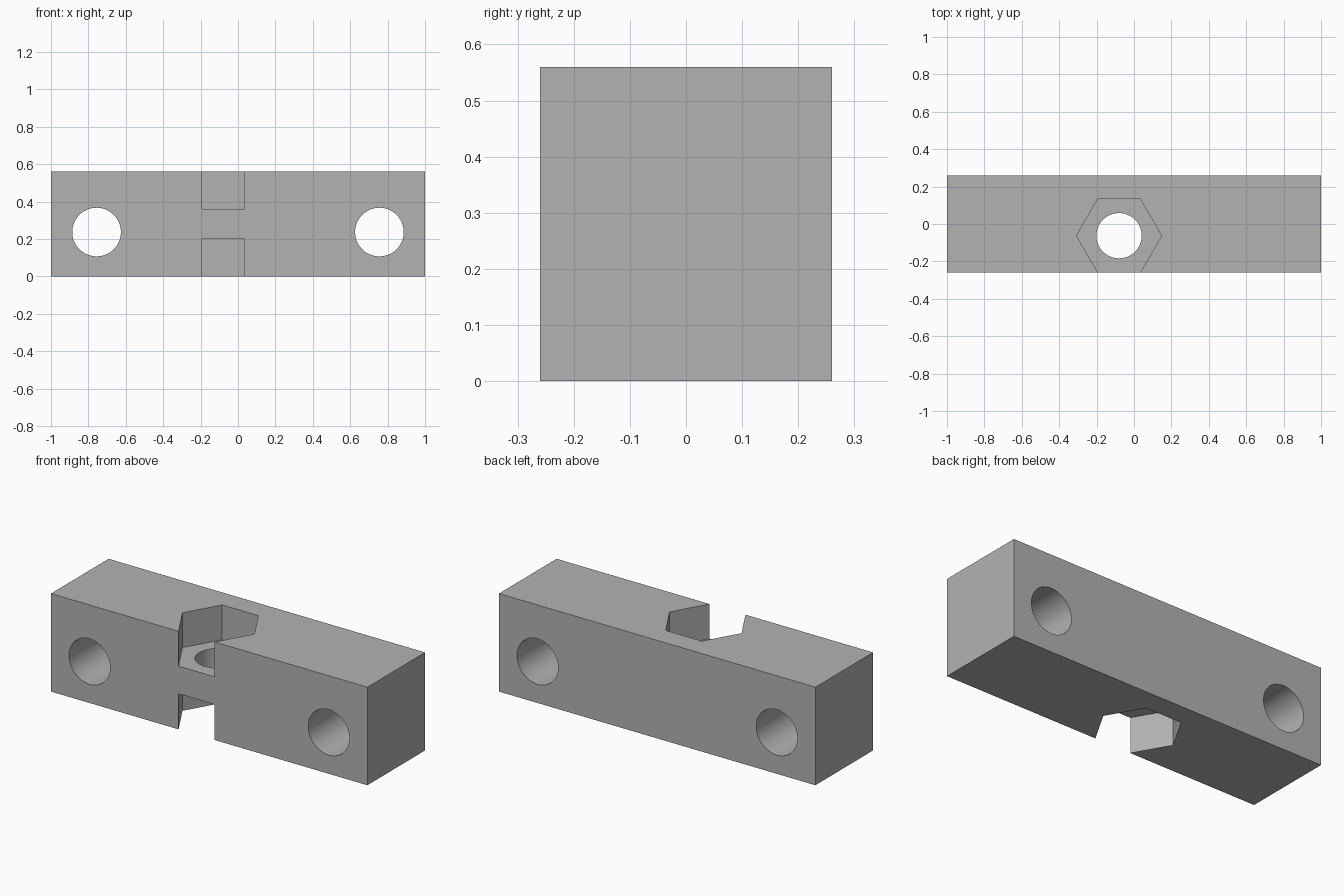
import bpy, bmesh, math
from mathutils import Matrix, Vector

if "Cube" in bpy.data.objects:
    bpy.data.objects.remove(bpy.data.objects["Cube"])

LENGTH, DEPTH, HEIGHT = 2.0, 0.52, 0.56
NUT_X, NUT_Y, NUT_R = -0.08, -0.0625, 0.2275

grey = bpy.data.materials.new("plain grey")
grey.diffuse_color = (0.45, 0.45, 0.45, 1)
grey.use_nodes = True
grey.node_tree.nodes["Principled BSDF"].inputs["Base Color"].default_value = grey.diffuse_color


def make_object(name, bm):
    mesh = bpy.data.meshes.new(name)
    bmesh.ops.recalc_face_normals(bm, faces=bm.faces)
    bm.to_mesh(mesh)
    bm.free()
    mesh.materials.append(grey)
    obj = bpy.data.objects.new(name, mesh)
    bpy.context.collection.objects.link(obj)
    return obj


def round_cutter(name, centre, radius, rotation=Matrix.Identity(4)):
    bm = bmesh.new()
    bmesh.ops.create_cone(bm, cap_ends=True, segments=64, radius1=radius,
                          radius2=radius, depth=1.0,
                          matrix=Matrix.Translation(centre) @ rotation)
    return make_object(name, bm)


def hex_cutter(name, z0, z1):
    # Hexagon whose front flat runs out through the front face
    bm = bmesh.new()
    verts = []
    for i in range(6):
        a = i * math.pi / 3
        x, y = NUT_X + NUT_R * math.cos(a), NUT_Y + NUT_R * math.sin(a)
        verts.append(bm.verts.new((x, -0.3 if i in (4, 5) else y, z0)))
    # Keep the slanted sides true up to the front face, then go straight out
    for i, sx in ((4, -1), (5, 1)):
        verts[i].co.x = NUT_X + sx * NUT_R / 2
    corners = [Vector((NUT_X + s * NUT_R / 2, -DEPTH / 2 + 0.0005, z0)) for s in (-1, 1)]
    outline = verts[:4] + [bm.verts.new(corners[0]), verts[4], verts[5],
                           bm.verts.new(corners[1])]
    face = bm.faces.new(outline)
    ext = bmesh.ops.extrude_face_region(bm, geom=[face])
    top = [v for v in ext["geom"] if isinstance(v, bmesh.types.BMVert)]
    bmesh.ops.translate(bm, verts=top, vec=(0, 0, z1 - z0))
    return make_object(name, bm)


# Solid bar
bm = bmesh.new()
bmesh.ops.create_cube(bm, size=1, matrix=Matrix.Translation((0, 0, HEIGHT / 2))
                      @ Matrix.Diagonal((LENGTH, DEPTH, HEIGHT, 1)))
bar = make_object("mounting_bar", bm)

# Two cross holes, one vertical bolt hole, upper and lower nut pockets
along_y = Matrix.Rotation(math.pi / 2, 4, 'X')
cutters = [round_cutter("cross_hole_cutter", (s * 0.756, 0, 0.237), 0.13, along_y)
           for s in (-1, 1)]
cutters += [round_cutter("bolt_hole_cutter", (NUT_X, NUT_Y, HEIGHT / 2), 0.121),
            hex_cutter("upper_nut_cutter", 0.361, 0.7),
            hex_cutter("lower_nut_cutter", -0.2, 0.203)]

bpy.context.view_layer.objects.active = bar
bar.select_set(True)
for cutter in cutters:
    mod = bar.modifiers.new("cut", 'BOOLEAN')
    mod.operation, mod.solver, mod.object = 'DIFFERENCE', 'EXACT', cutter
    bpy.ops.object.modifier_apply(modifier=mod.name)
    bpy.data.objects.remove(cutter)

# Smooth hole walls, crisp edges
bpy.ops.object.shade_smooth_by_angle(angle=math.radians(30))
